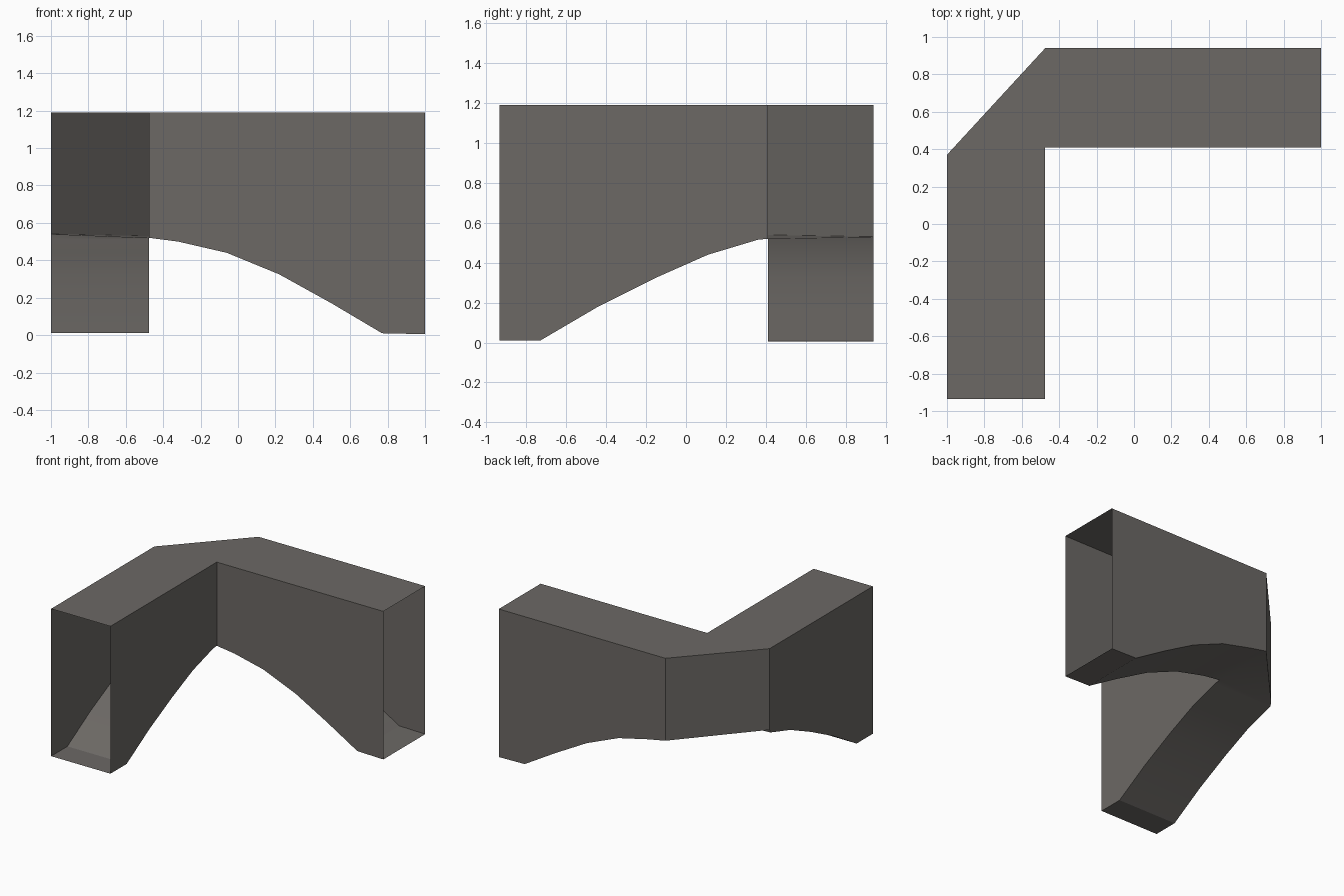
import bpy, bmesh, math

if "Cube" in bpy.data.objects:
    bpy.data.objects.remove(bpy.data.objects["Cube"])

TOP = 1.19
stone = bpy.data.materials.new("warm grey stone")
stone.diffuse_color = (0.15, 0.14, 0.13, 1)
stone.use_nodes = True
stone.node_tree.nodes["Principled BSDF"].inputs["Base Color"].default_value = stone.diffuse_color

# stations along the bend: (inner x, y, bottom z), (outer x, y, bottom z)
arm_x = [(1.0, 0.005), (0.77, 0.01), (0.5, 0.17), (0.22, 0.325), (-0.06, 0.44), (-0.32, 0.50)]
arm_y = [(0.36, 0.515), (0.11, 0.44), (-0.15, 0.325), (-0.44, 0.18), (-0.73, 0.01), (-0.935, 0.01)]
corner = (-0.475, 0.41, 0.52)
stations = [((x, 0.41, z), (x, 0.94, z)) for x, z in arm_x]
stations += [(corner, (-0.475, 0.94, 0.53)), (corner, (-1, 0.37, 0.54))]
stations += [((-0.475, y, z), (-1, y, z)) for y, z in arm_y]

bm = bmesh.new()
cache = {}


def vert(x, y, z):
    key = (x, y, z)
    if key not in cache:
        cache[key] = bm.verts.new(key)
    return cache[key]


def face(points):
    unique = list(dict.fromkeys(vert(*p) for p in points))
    return bm.faces.new(unique)


def up(p):
    return (p[0], p[1], TOP)


# underside, walls and top between stations; both arm ends stay open
for (i0, o0), (i1, o1) in zip(stations, stations[1:]):
    face([i0, o0, o1, i1])
    face([up(i0), up(i1), up(o1), up(o0)])
    face([o0, up(o0), up(o1), o1])
    if i0 != i1:
        face([i0, i1, up(i1), up(i0)])
bmesh.ops.recalc_face_normals(bm, faces=bm.faces)
# top must face up
if sum(f.normal.z for f in bm.faces if f.calc_center_median().z > TOP - 0.001) < 0:
    bmesh.ops.reverse_faces(bm, faces=bm.faces)
# merge the coplanar strips of walls and top
bmesh.ops.dissolve_limit(bm, angle_limit=math.radians(0.5), verts=bm.verts, edges=bm.edges)

mesh = bpy.data.meshes.new("corner_arch")
bm.to_mesh(mesh)
bm.free()
mesh.materials.append(stone)
arch = bpy.data.objects.new("corner_arch", mesh)
bpy.context.collection.objects.link(arch)
bpy.context.view_layer.objects.active = arch
arch.select_set(True)
bpy.ops.object.shade_smooth_by_angle(angle=math.radians(28))
